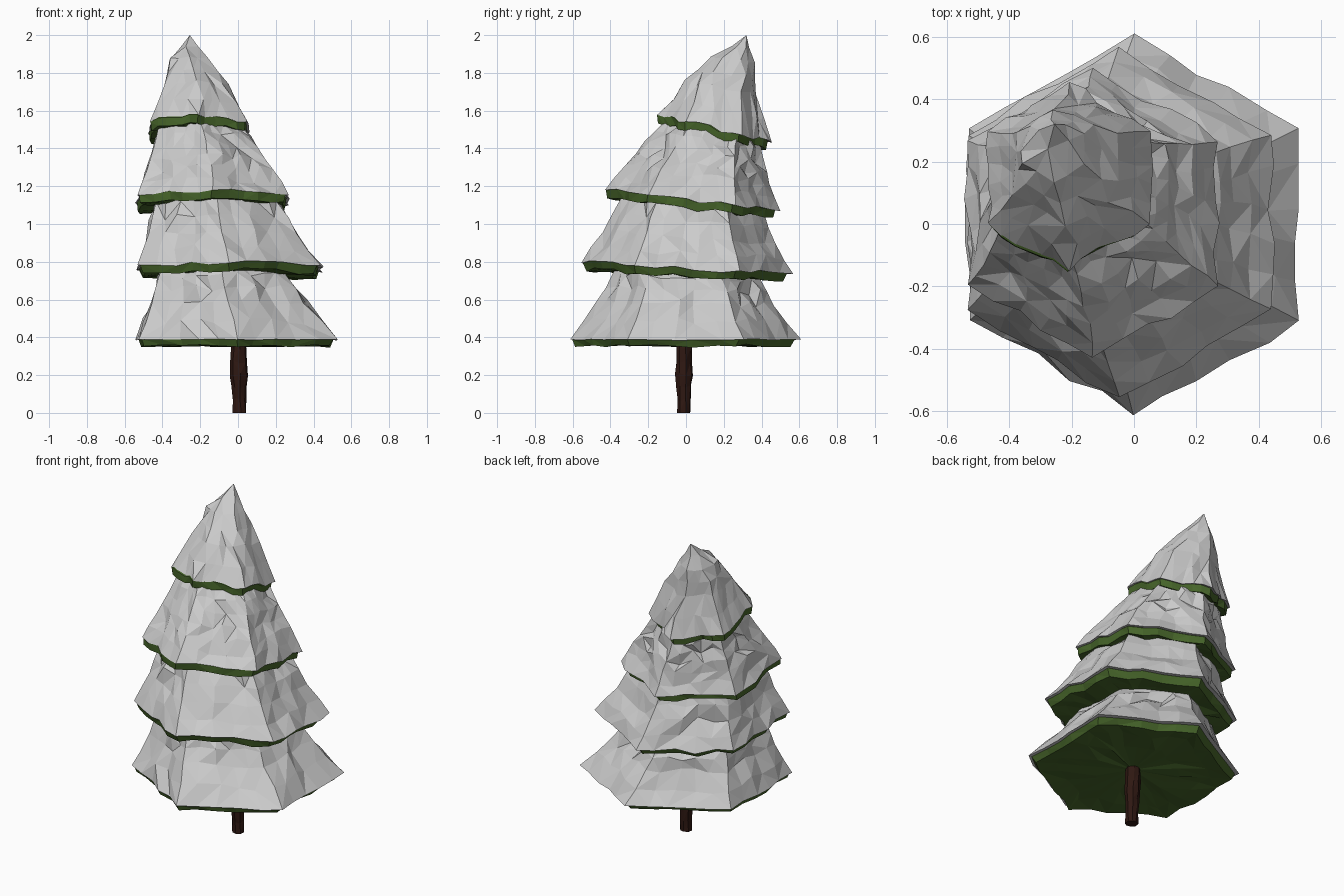
import bpy, bmesh, math, random
from mathutils import Vector

if "Cube" in bpy.data.objects:
    bpy.data.objects.remove(bpy.data.objects["Cube"])

random.seed(7)
SIDE = 5  # points along each side of the hexagon


def material(name, rgb):
    m = bpy.data.materials.new(name)
    m.diffuse_color = (*rgb, 1)
    m.use_nodes = True
    m.node_tree.nodes["Principled BSDF"].inputs["Base Color"].default_value = m.diffuse_color
    return m


green = material("needles", (0.062, 0.13, 0.023))
brown = material("bark", (0.028, 0.009, 0.006))


def hex_ring(cx, cy, r, z, slope):
    """Tilted hexagon with corners towards +y and -y."""
    corners = [Vector((math.cos(math.radians(60 * k - 30)), math.sin(math.radians(60 * k - 30)), 0))
               for k in range(6)]
    pts = []
    for k in range(6):
        for j in range(SIDE):
            p = corners[k].lerp(corners[(k + 1) % 6], j / SIDE) * r
            pts.append(Vector((cx + p.x, cy + p.y, z + slope * p.y)))
    return pts


def jitter(pts, xy, z, corner=0.4):
    out = []
    for i, p in enumerate(pts):
        f = corner if i % SIDE == 0 else 1
        out.append(p + Vector((random.uniform(-xy, xy) * f, random.uniform(-xy, xy) * f,
                               random.uniform(-z, z) * f)))
    return out


def around(ring, scale, offset):
    """Copy of a ring scaled about its centre and moved."""
    c = sum(ring, Vector()) / len(ring)
    return [c + (p - c) * scale + Vector(offset) for p in ring]


def loft(name, rings, bottom=None, top=None, mat=None, merge=0):
    """Faceted skin through the rings, with optional end points."""
    n = len(rings[0])
    verts = [p for ring in rings for p in ring]
    faces = []
    for a in range(len(rings) - 1):
        for i in range(n):
            j = (i + 1) % n
            q = [a * n + i, a * n + j, (a + 1) * n + j, (a + 1) * n + i]
            if random.random() < 0.5:
                faces += [(q[0], q[1], q[2]), (q[0], q[2], q[3])]
            else:
                faces += [(q[0], q[1], q[3]), (q[1], q[2], q[3])]
    for end, start, flip in ((bottom, 0, True), (top, (len(rings) - 1) * n, False)):
        if end is None:
            continue
        verts.append(Vector(end))
        for i in range(n):
            a, b = start + i, start + (i + 1) % n
            faces.append((b, a, len(verts) - 1) if flip else (a, b, len(verts) - 1))
    me = bpy.data.meshes.new(name)
    me.from_pydata(verts, [], faces)
    if merge:  # thin out crowded points near the narrow end
        bm = bmesh.new()
        bm.from_mesh(me)
        upper = [v for v in bm.verts if 1.6 < v.co.z < 1.995]
        bmesh.ops.remove_doubles(bm, verts=upper, dist=merge)
        bm.to_mesh(me)
        bm.free()
    ob = bpy.data.objects.new(name, me)
    bpy.context.collection.objects.link(ob)
    if mat:
        me.materials.append(mat)
    return ob


# Tier profiles from rim upwards: centre x, centre y, radius, height, tilt
tiers = [
    ([(0, 0, .612, .388, 0), (-.05, 0, .465, .58, -.02), (-.08, .0, .39, .72, -.04),
      (-.09, .01, .33, .82, -.05)], None),
    ([(-.045, .005, .56, .765, -.055), (-.08, .015, .455, .93, -.07), (-.115, .035, .375, 1.1, -.1),
      (-.13, .05, .31, 1.19, -.12)], None),
    ([(-.13, .035, .462, 1.125, -.12), (-.145, .06, .385, 1.26, -.13), (-.17, .1, .315, 1.38, -.17),
      (-.2, .145, .25, 1.5, -.22), (-.21, .17, .2, 1.57, -.22)], None),
    ([(-.21, .15, .3, 1.505, -.25), (-.22, .19, .195, 1.72, -.2), (-.258, .25, .115, 1.87, -.15)],
     (-.255, .32, 2.0)),
]

for t, (prof, tip) in enumerate(tiers, 1):
    # Snow: rim lip tucked under, then rough flared skirt
    rim = jitter(hex_ring(*prof[0]), .016, .013 if t > 1 else .004, .3)
    rings = [around(rim, .9, (0, 0, .005)), rim]
    for a, b in zip(prof, prof[1:]):
        for f in (.5, 1):
            row = [u + (v - u) * f for u, v in zip(a, b)]
            k = min(1, row[2] / .35)
            rings.append(jitter(hex_ring(*row), .017 * k, .02 * k))
    if tip:
        rings.append(hex_ring(-.257, .285, .055, 1.937, -.08))
        end = tip
    else:
        end = (prof[-1][0], prof[-1][1], prof[-1][3] + .01)
    loft(f"snow_tier_{t}", rings, top=end, merge=.042 if tip else 0)

    # Needles: slab showing below the snow rim
    thick = .034 if t == 1 else .042
    bevel = .93 if t < 3 else .95
    low = jitter(around(rim, bevel, (-.005, -.016, -thick)), .006, .007, 1)
    mid = jitter(around(rim, .75, (0, -.012, -thick + .006)), .02, .009, 1)
    inner = jitter(around(rim, .45, (0, -.01, -thick + .008)), .02, .009, 1)
    c = sum(inner, Vector()) / len(inner)
    loft(f"needles_tier_{t}", [inner, mid, low, around(rim, .965, (-.004, -.012, .003)),
                               around(rim, .88, (0, 0, .03))], bottom=c, mat=green)

# Trunk: rough eight-sided post
trunk = []
for z, r, cx in [(0, .036, .008), (.07, .036, .006), (.14, .04, .006), (.2, .046, .004),
                 (.27, .044, 0), (.34, .041, 0), (.42, .04, 0)]:
    trunk.append([Vector((cx + r * math.cos(k * math.pi / 4 + .2) + random.uniform(-.004, .004),
                          -.01 + r * math.sin(k * math.pi / 4 + .2) + random.uniform(-.004, .004),
                          z + (random.uniform(-.012, .012) if z else 0))) for k in range(8)])
loft("trunk", trunk, bottom=(.008, -.01, 0), top=(0, -.01, .43), mat=brown)
